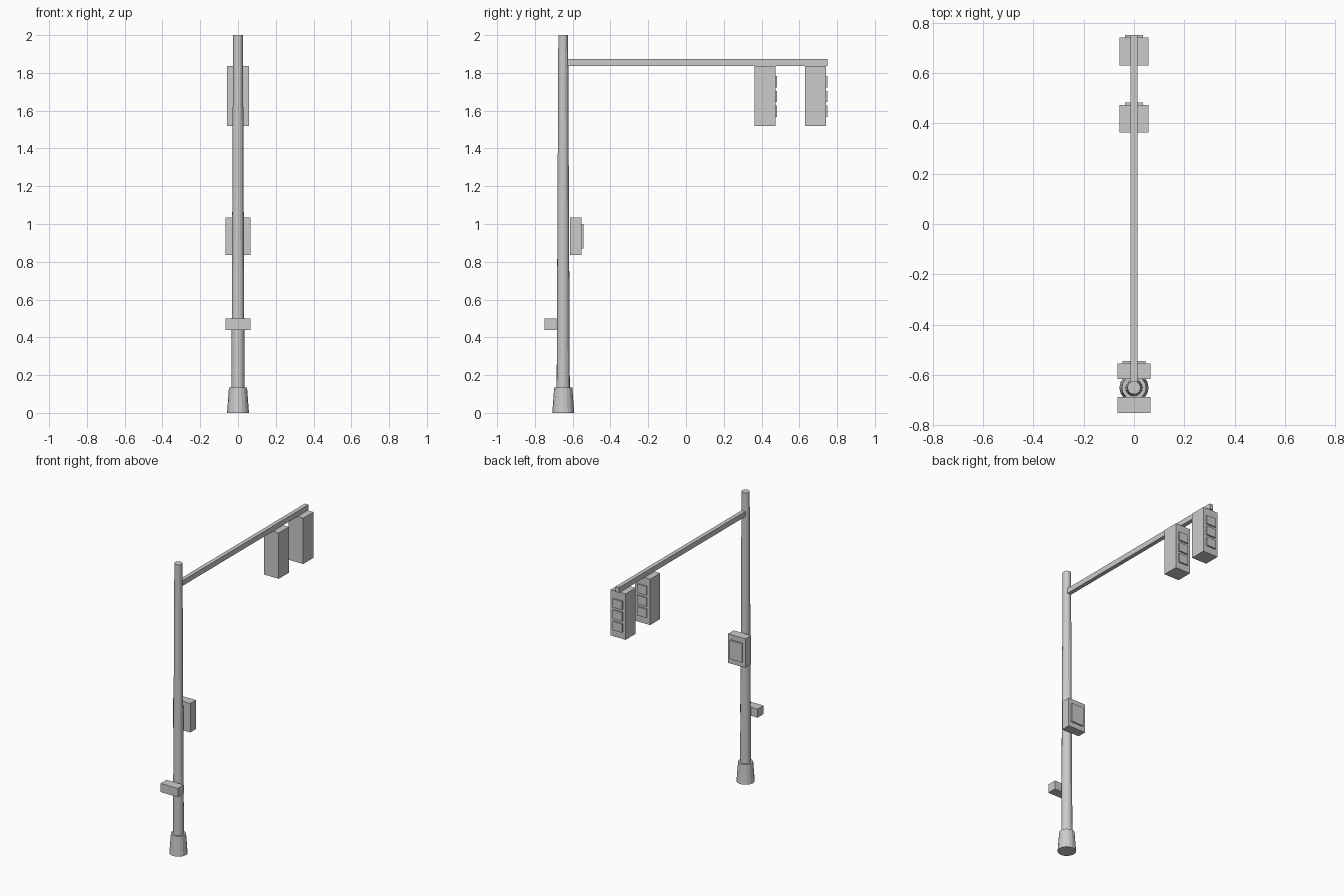
import bpy
import bmesh

if "Cube" in bpy.data.objects:
    bpy.data.objects.remove(bpy.data.objects["Cube"])

grey = bpy.data.materials.new("plain grey")
grey.diffuse_color = (0.6, 0.6, 0.6, 1)
grey.use_nodes = True
grey.node_tree.nodes["Principled BSDF"].inputs["Base Color"].default_value = grey.diffuse_color
POLE_Y = -0.65


def finish(name, bm):
    mesh = bpy.data.meshes.new(name)
    bm.to_mesh(mesh)
    bm.free()
    mesh.materials.append(grey)
    obj = bpy.data.objects.new(name, mesh)
    bpy.context.collection.objects.link(obj)
    return obj


def box(name, half_width, y0, y1, z0, z1):
    """Block centred on x = 0."""
    bm = bmesh.new()
    bmesh.ops.create_cube(bm, size=1)
    for v in bm.verts:
        v.co.x *= 2 * half_width
        v.co.y = y1 if v.co.y > 0 else y0
        v.co.z = z1 if v.co.z > 0 else z0
    return finish(name, bm)


def tapered_post(name, r0, r1, z0, z1, sides=16):
    bm = bmesh.new()
    bmesh.ops.create_cone(bm, cap_ends=True, segments=sides,
                          radius1=r0, radius2=r1, depth=z1 - z0)
    bmesh.ops.translate(bm, verts=bm.verts, vec=(0, POLE_Y, (z0 + z1) / 2))
    return finish(name, bm)


# Footing, pole and overhead arm
tapered_post("pole_base", 0.058, 0.048, 0, 0.135)
tapered_post("pole", 0.035, 0.026, 0.1, 2.0)
box("overhead_arm", 0.014, -0.63, 0.75, 1.837, 1.873)

# Two hanging signal heads, each with three square lenses
for head, y in (("inner", 0.363), ("outer", 0.63)):
    box(head + "_signal_housing", 0.057, y, y + 0.11, 1.52, 1.837)
    for lens, z in (("top", 1.753), ("middle", 1.675), ("bottom", 1.597)):
        box(f"{head}_{lens}_lens", 0.035, y + 0.105, y + 0.12, z - 0.03, z + 0.03)

# Pedestrian signal with its raised panel
box("pedestrian_signal", 0.066, -0.615, -0.553, 0.835, 1.035)
box("pedestrian_panel", 0.046, -0.558, -0.543, 0.87, 1.0)

# Push button box on the front of the pole
box("button_box", 0.066, -0.75, -0.686, 0.44, 0.5)
